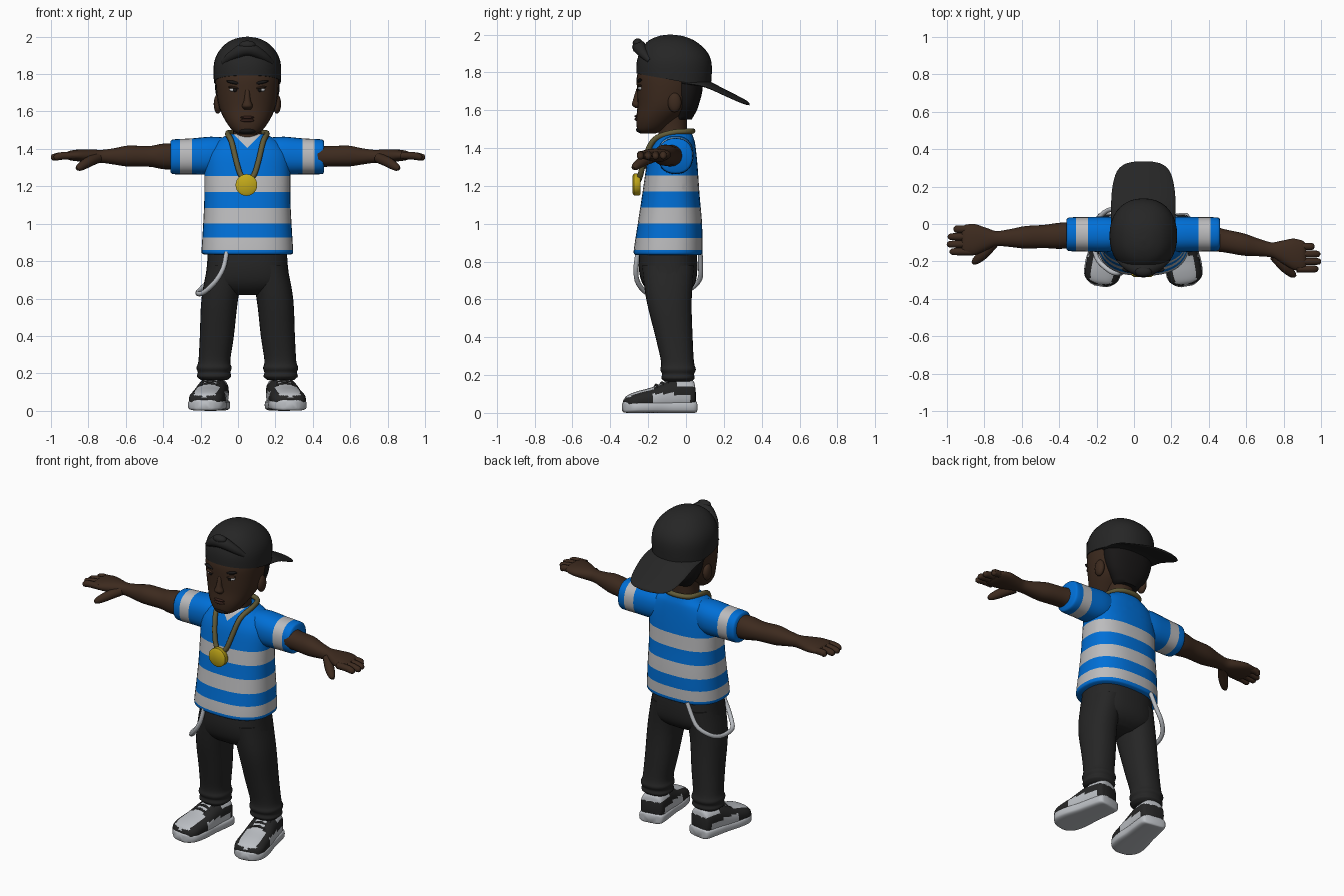
import bpy, bmesh, math
from mathutils import Vector

cube = bpy.data.objects.get("Cube")
if cube:
    bpy.data.objects.remove(cube, do_unlink=True)

CX = 0.05  # body centre line


def material(name, r, g, b):
    m = bpy.data.materials.new(name)
    m.use_nodes = True
    m.diffuse_color = (r, g, b, 1)
    bsdf = next(n for n in m.node_tree.nodes if n.type == 'BSDF_PRINCIPLED')
    bsdf.inputs["Base Color"].default_value = (r, g, b, 1)
    bsdf.inputs["Roughness"].default_value = 0.8
    return m


SKIN = material("dark brown skin", .046, .023, .013)
BLACK = material("black cloth", .019, .019, .019)
HAIR = material("black hair", .009, .008, .008)
BLUE = material("shirt blue", .0, .16, .68)
WHITE = material("shirt white", .5, .5, .51)
LIGHT = material("shoe light grey", .5, .52, .55)
GOLD = material("medal gold", .55, .4, .01)
CHAIN = material("dull gold", .12, .105, .04)
LIP = material("lip brown", .035, .014, .01)


def finish(bm, obj):
    bmesh.ops.recalc_face_normals(bm, faces=bm.faces)
    bm.to_mesh(obj.data)
    bm.free()
    obj.data.shade_smooth()
    obj.data.set_sharp_from_angle(angle=math.radians(55))


def new_object(name, bm, mat):
    obj = bpy.data.objects.new(name, bpy.data.meshes.new(name))
    bpy.context.collection.objects.link(obj)
    obj.data.materials.append(mat)
    finish(bm, obj)
    return obj


def spline(rows, k):
    """Monotone smooth interpolation between rows of numbers."""
    def slope(i, c):
        if i in (0, len(rows) - 1):
            j = max(i, 1)
            return rows[j][c] - rows[j - 1][c]
        d, e = rows[i][c] - rows[i - 1][c], rows[i + 1][c] - rows[i][c]
        if d * e <= 0:
            return 0
        return math.copysign(min(abs(d + e) / 2, 3 * abs(d), 3 * abs(e)), d)
    out = []
    for i in range(len(rows) - 1):
        for j in range(k):
            u = j / k
            h = (2*u**3 - 3*u*u + 1, u**3 - 2*u*u + u, 3*u*u - 2*u**3, u**3 - u*u)
            out.append([h[0] * p + h[1] * slope(i, c) + h[2] * q + h[3] * slope(i + 1, c)
                        for c, (p, q) in enumerate(zip(rows[i], rows[i + 1]))])
    return out + [list(rows[-1])]


def skin_rings(bm, rings):
    loops = [[bm.verts.new(p) for p in ring] for ring in rings]
    n = len(loops[0])
    for a, b in zip(loops, loops[1:]):
        for i in range(n):
            bm.faces.new((a[i], a[(i + 1) % n], b[(i + 1) % n], b[i]))
    bm.faces.new(loops[0])
    bm.faces.new(loops[-1])


def loft(name, rows, mat, axis='z', p=2.2, n=28, k=4):
    """Rows are centre x, y, z and two half sizes across the axis."""
    i, j = {'x': (1, 2), 'y': (0, 2), 'z': (0, 1)}[axis]
    rings = []
    for x, y, z, a, b in spline(rows, k):
        ring = []
        for s in range(n):
            t = 2 * math.pi * s / n
            c, d = math.cos(t), math.sin(t)
            v = Vector((x, y, z))
            v[i] += a * math.copysign(abs(c) ** (2 / p), c)
            v[j] += b * math.copysign(abs(d) ** (2 / p), d)
            ring.append(v)
        rings.append(ring)
    bm = bmesh.new()
    skin_rings(bm, rings)
    return new_object(name, bm, mat)


def tube(name, points, mat, n=10, k=4):
    """Points are x, y, z and radius along a path."""
    rows = spline(points, k)
    pos = [Vector(r[:3]) for r in rows]
    u, rings = Vector((.3, .5, .8)), []
    for i, r in enumerate(rows):
        t = (pos[min(i + 1, len(pos) - 1)] - pos[max(i - 1, 0)]).normalized()
        u = (u - t * u.dot(t)).normalized()
        w = t.cross(u)
        rings.append([pos[i] + r[3] * (u * math.cos(2 * math.pi * s / n) + w * math.sin(2 * math.pi * s / n))
                      for s in range(n)])
    bm = bmesh.new()
    skin_rings(bm, rings)
    return new_object(name, bm, mat)


def ball(name, centre, size, mat, tilt=0):
    bm = bmesh.new()
    bmesh.ops.create_uvsphere(bm, u_segments=16, v_segments=10, radius=1)
    bmesh.ops.scale(bm, vec=size, verts=bm.verts)
    obj = new_object(name, bm, mat)
    obj.location, obj.rotation_euler.y = centre, tilt
    return obj


def cut(obj, planes, clear=False):
    bm = bmesh.new()
    bm.from_mesh(obj.data)
    for co, no in planes:
        bmesh.ops.bisect_plane(bm, geom=bm.verts[:] + bm.edges[:] + bm.faces[:],
                               plane_co=co, plane_no=no, clear_inner=clear)
    if clear:
        bmesh.ops.holes_fill(bm, edges=[e for e in bm.edges if e.is_boundary])
    finish(bm, obj)


def paint(obj, second, rule):
    obj.data.materials.append(second)
    for f in obj.data.polygons:
        f.material_index = int(bool(rule(f.center, f.normal)))


# Shirt body with stripes and a white V at the neck
shirt = loft("shirt_body", [(CX, y, z, a, b) for z, y, a, b in (
    (.835, -.095, .232, .172), (.85, -.095, .245, .182), (1, -.085, .236, .17),
    (1.15, -.08, .23, .152), (1.28, -.075, .23, .138), (1.37, -.07, .222, .125),
    (1.43, -.06, .185, .107), (1.46, -.055, .135, .093), (1.48, -.05, .1, .08))], BLUE, p=2.5, n=40)
stripes = (.86, .925, 1.0, 1.085, 1.17, 1.255)
cut(shirt, [((0, 0, z), (0, 0, 1)) for z in stripes] + [((CX, 0, 1.405), (s, 0, -1)) for s in (1, -1)])
paint(shirt, WHITE, lambda c, n: sum(c.z > z for z in stripes) % 2
      or (c.y < -.06 and c.z - 1.405 > abs(c.x - CX)))

# Neck, head and hair
loft("neck", [(CX, -.07, 1.42, .08, .075), (CX, -.07, 1.52, .075, .075), (CX, -.07, 1.64, .09, .085)], SKIN)
loft("head", [(CX, y, z, a, b) for z, y, a, b in (
    (1.478, -.2, .045, .042), (1.5, -.185, .08, .073), (1.55, -.155, .117, .108), (1.62, -.11, .15, .147),
    (1.7, -.095, .165, .164), (1.78, -.09, .17, .17), (1.88, -.08, .14, .14))], SKIN)
loft("hair", [(CX, -.015, 1.55, .075, .045), (CX, 0, 1.62, .13, .065),
              (CX, 0, 1.7, .157, .086), (CX, 0, 1.8, .165, .09)], HAIR)

# Face
loft("nose", [(CX, -.25, 1.715, .012, .012), (CX, -.257, 1.66, .018, .022),
              (CX, -.258, 1.63, .029, .029), (CX, -.25, 1.612, .02, .018)], SKIN, n=14)
for name, z, h in (("upper_lip", 1.568, .009), ("lower_lip", 1.552, .01)):
    ball(name, (CX, -.252, z), (.04, .02, h), LIP)
ball("goatee", (CX, -.228, 1.497), (.052, .036, .02), HAIR)
for s, side in ((1, "left"), (-1, "right")):
    ball(side + "_ear", (CX + s * .158, -.06, 1.64), (.022, .036, .052), SKIN)
    ball(side + "_eye", (CX + s * .07, -.24, 1.716), (.026, .014, .011), WHITE)
    ball(side + "_pupil", (CX + s * .067, -.249, 1.716), (.012, .008, .011), HAIR)
    ball(side + "_eyelid", (CX + s * .07, -.243, 1.727), (.032, .017, .007), SKIN, -s * .15)
    ball(side + "_eyebrow", (CX + s * .072, -.244, 1.755), (.042, .015, .009), HAIR, -s * .2)

# Backward cap: crown, rear brim and front strap
crown = loft("cap_crown", [(CX, y, z, a, b) for z, y, a, b in (
    (1.68, -.065, .175, .193), (1.82, -.063, .181, .2), (1.9, -.065, .165, .182),
    (1.96, -.075, .118, .132), (1.99, -.08, .062, .07), (2, -.085, .006, .006))], BLACK, n=36)
cut(crown, [((CX, -.27, 1.795), (0, .18, 1))], clear=True)
brim = loft("cap_brim", [(CX, y, z, a, b) for y, z, a, b in (
    (-.02, 1.765, .172, .014), (.1, 1.745, .172, .016), (.2, 1.7, .165, .014), (.28, 1.66, .142, .013),
    (.32, 1.64, .1, .011), (.335, 1.632, .04, .006))], BLACK, axis='y')
for v in brim.data.vertices:
    v.co.z -= .7 * (v.co.x - CX) ** 2
tube("cap_strap", [(CX + d, y, z, r) for d, y, z, r in (
    (-.13, -.19, 1.86, .015), (-.08, -.225, 1.9, .026), (0, -.248, 1.935, .037),
    (.08, -.225, 1.9, .026), (.13, -.19, 1.86, .015))], BLACK)
ball("cap_strap_fold", (CX, -.255, 1.955), (.045, .027, .024), BLACK)

# Necklace and medal
tube("necklace", [(CX + d, y, z, .015) for d, y, z in (
    (0, -.25, 1.23), (-.035, -.24, 1.26), (-.058, -.222, 1.33), (-.085, -.172, 1.44), (-.105, -.08, 1.48),
    (-.08, .01, 1.488), (0, .035, 1.49), (.08, .01, 1.488), (.105, -.08, 1.48), (.085, -.172, 1.44),
    (.058, -.222, 1.33), (.035, -.24, 1.26), (0, -.25, 1.23))], CHAIN)
loft("medal", [(.045, y, 1.207, r, r) for y, r in ((-.24, .05), (-.248, .058), (-.275, .058), (-.283, .046))],
     GOLD, axis='y', p=2, k=1)

# Trousers seat and hanging chain
loft("trouser_seat", [(CX, y, z, a, b) for z, y, a, b in (
    (.87, -.095, .21, .15), (.78, -.095, .216, .155), (.7, -.092, .224, .145),
    (.65, -.09, .19, .115), (.62, -.09, .1, .07))], BLACK, p=2.5)
tube("trouser_chain", [(x, y, z, .013) for x, y, z in (
    (-.06, -.255, .85), (-.08, -.265, .76), (-.13, -.25, .68), (-.2, -.18, .625), (-.215, -.06, .63),
    (-.19, .03, .66), (-.12, .078, .73), (-.06, .075, .85))], LIGHT)

for s, side, reach in ((1, "left", -.19), (-1, "right", -.09)):
    # Sleeve with a white band
    sleeve = loft(side + "_sleeve", [(CX + s * t, -.055, z, a, b) for t, z, a, b in (
        (.08, 1.372, .075, .085), (.2, 1.364, .095, .101), (.3, 1.36, .092, .096),
        (.395, 1.358, .09, .093), (.41, 1.358, .08, .083))], BLUE, axis='x', p=2.3)
    cut(sleeve, [((CX + s * t, 0, 0), (1, 0, 0)) for t in (.295, .36)])
    paint(sleeve, WHITE, lambda c, n: .295 < abs(c.x - CX) < .36)

    # Arm, palm, fingers and thumb
    def mid(x):
        return -.06 + (reach + .06) * (x - .33) / .67
    loft(side + "_arm", [(s * x, mid(x), z, a, b) for x, z, a, b in (
        (.3, 1.36, .066, .068), (.39, 1.36, .07, .069), (.48, 1.36, .062, .055), (.58, 1.362, .06, .056),
        (.66, 1.36, .048, .044), (.73, 1.36, .04, .035), (.79, 1.362, .06, .035), (.86, 1.365, .084, .031),
        (.9, 1.365, .082, .025), (.92, 1.364, .07, .016))], SKIN, axis='x')
    for i, tip in enumerate((.985, 1.0, .995, .965)):
        y = mid(.95) - .06 + i * .04
        tube(f"{side}_finger_{i + 1}", [(s * .87, y, 1.365, .02), (s * .94, y, 1.363, .02),
             (s * (tip - .012), y, 1.355, .017), (s * tip, y, 1.353, .007)], SKIN)
    y = mid(.8)
    tube(side + "_thumb", [(s * .75, y - .02, 1.352, .028), (s * .8, y - .075, 1.33, .028),
         (s * .845, y - .115, 1.303, .021), (s * .862, y - .128, 1.293, .009)], SKIN)

    # Trouser leg with a gathered cuff
    loft(side + "_trouser_leg", [(CX + s * d, y, z, a, b) for z, d, y, a, b in (
        (.78, .112, -.095, .1, .14), (.6, .147, -.09, .098, .12), (.4, .163, -.063, .091, .098),
        (.27, .176, -.045, .085, .087), (.23, .178, -.042, .094, .094), (.205, .178, -.042, .087, .085),
        (.185, .178, -.042, .092, .088), (.165, .178, -.042, .072, .07))], BLACK, p=2.3)

    # Shoe: upper, sole and laces
    def place(obj):
        obj.location, obj.rotation_euler.z = (CX + s * .175, 0, 0), s * .17
    upper = loft(side + "_shoe_upper", [(0, y, z, a, b) for y, z, a, b in (
        (.047, .08, .035, .05), (.03, .095, .07, .08), (-.04, .095, .08, .086), (-.1, .087, .084, .083),
        (-.18, .07, .092, .066), (-.26, .06, .094, .054), (-.31, .052, .078, .042),
        (-.332, .046, .035, .025))], BLACK, axis='y', p=2.5, n=40, k=6)
    paint(upper, LIGHT, lambda c, n: (c.y < -.18 and abs(c.x) < .058 and n.z > .6)
          or (abs(c.x) < .035 and -.18 <= c.y < -.05)
          or (-.19 < c.y < .01 and c.z < .1 and abs(c.x) > .05)
          or (c.y > -.06 and c.z > .135))
    place(upper)
    place(loft(side + "_shoe_sole", [(0, y, .031, a, b) for y, a, b in (
        (.054, .04, .024), (.04, .075, .031), (-.04, .084, .031), (-.12, .088, .031), (-.22, .1, .031),
        (-.29, .093, .031), (-.325, .06, .03), (-.338, .03, .022))], LIGHT, axis='y', p=4))
    for i in range(3):
        y, z = -.1 - .03 * i, .172 - .012 * i
        place(tube(f"{side}_shoe_lace_{i + 1}", [(-.05, y, z - .016, .006), (0, y, z, .007),
                   (.05, y, z - .016, .006)], BLACK, n=8))
